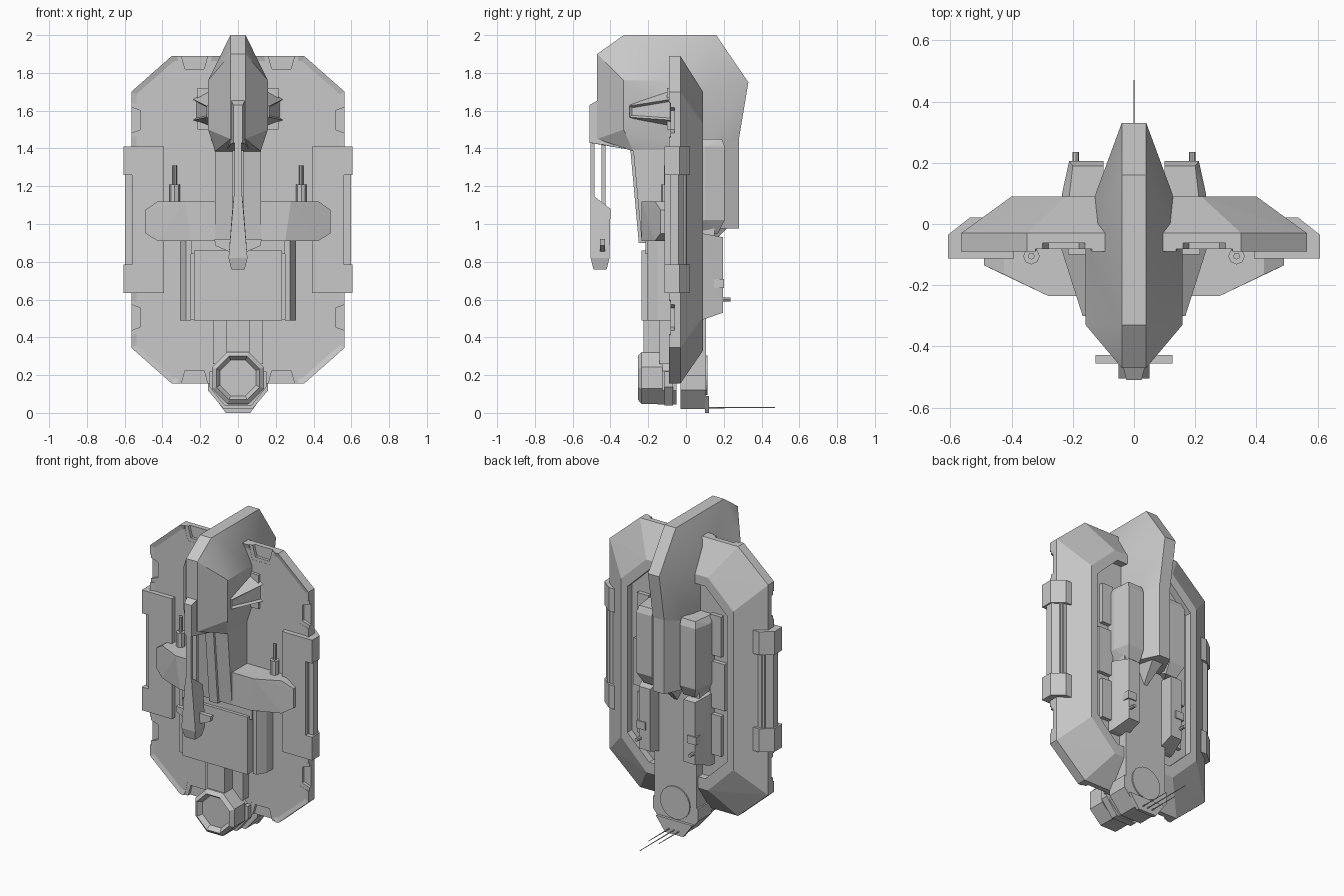
import bpy, bmesh, math
from mathutils import Matrix

if "Cube" in bpy.data.objects:
    bpy.data.objects.remove(bpy.data.objects["Cube"])

grey = bpy.data.materials.new("hull grey")
grey.diffuse_color = (0.58, 0.58, 0.58, 1)
grey.use_nodes = True
grey.node_tree.nodes["Principled BSDF"].inputs["Base Color"].default_value = grey.diffuse_color


def finish(name, bm):
    me = bpy.data.meshes.new(name)
    bmesh.ops.recalc_face_normals(bm, faces=bm.faces)
    bm.to_mesh(me)
    bm.free()
    me.materials.append(grey)
    ob = bpy.data.objects.new(name, me)
    bpy.context.collection.objects.link(ob)
    return ob


def solid(name, pts, mirror=False, both=False, inset=None):
    """Convex solid round the points; both = points repeated at -x,
    mirror = second copy at -x, inset = (test, thickness, depth)."""
    pts = list(pts)
    if both:
        pts += [(-x, y, z) for x, y, z in pts]
    bm = bmesh.new()
    for p in pts:
        bm.verts.new(p)
    bmesh.ops.remove_doubles(bm, verts=bm.verts, dist=1e-5)
    bmesh.ops.convex_hull(bm, input=bm.verts)
    bmesh.ops.delete(bm, geom=[v for v in bm.verts if not v.link_faces], context='VERTS')
    bmesh.ops.dissolve_limit(bm, angle_limit=0.02, verts=bm.verts, edges=bm.edges)
    bmesh.ops.recalc_face_normals(bm, faces=bm.faces)
    if inset:
        bm.normal_update()
        bmesh.ops.inset_region(bm, faces=[f for f in bm.faces if inset[0](f)],
                               thickness=inset[1], depth=inset[2])
    if mirror:
        d = bmesh.ops.duplicate(bm, geom=bm.verts[:] + bm.edges[:] + bm.faces[:])
        bmesh.ops.scale(bm, vec=(-1, 1, 1), verts=[g for g in d["geom"] if isinstance(g, bmesh.types.BMVert)])
    return finish(name, bm)


def box(name, x, y, z, **k):
    return solid(name, [(a, b, c) for a in x for b in y for c in z], **k)


def prism_x(name, yz, hx, **k):
    return solid(name, [(x, y, z) for y, z in yz for x in (-hx, hx)], **k)


def prism_y(name, xz, y0, y1, **k):
    return solid(name, [(x, y, z) for x, z in xz for y in (y0, y1)], **k)


def prism_z(name, xy, z0, z1, **k):
    return solid(name, [(x, y, z) for x, y in xy for z in (z0, z1)], **k)


def octagon(apothem, cz, y):
    r = apothem / math.cos(math.pi / 8)
    return [(r * math.cos(a), y, cz + r * math.sin(a))
            for a in [math.pi / 8 + i * math.pi / 4 for i in range(8)]]


def rod(name, start, r, length, axis='Z', mirror=True, sides=8, r2=None):
    bm = bmesh.new()
    for s in ((1, -1) if mirror else (1,)):
        m = Matrix.Translation((start[0] * s, start[1], start[2]))
        if axis == 'Y':
            m = m @ Matrix.Rotation(-math.pi / 2, 4, 'X')
        bmesh.ops.create_cone(bm, cap_ends=True, segments=sides, radius1=r, radius2=r if r2 is None else r2,
                              depth=length, matrix=m @ Matrix.Translation((0, 0, length / 2)))
    return finish(name, bm)


def cut(ob, cutter):
    cutter.hide_render = True
    m = ob.modifiers.new("cut", 'BOOLEAN')
    m.operation, m.object, m.solver = 'DIFFERENCE', cutter, 'EXACT'
    bpy.context.view_layer.objects.active = ob
    bpy.ops.object.modifier_apply(modifier=m.name)
    bpy.data.objects.remove(cutter)


# main hull: wide eight-sided plate with sloping back rim
rim = [(0.35, 1.89), (0.565, 1.7), (0.565, 0.345), (0.35, 0.155)]
back = [(0.22, 1.70), (0.40, 1.53), (0.40, 0.51), (0.22, 0.33)]
hull = solid("main_hull", [(x, y, z) for x, z in rim for y in (-0.09, -0.03)] + [(x, 0.09, z) for x, z in back],
             both=True, inset=(lambda f: f.normal.y < -0.9, 0.03, -0.008))
# recessed bay in the back
cut(hull, prism_y("bay_cutter", [(s * x, z) for s in (1, -1) for x, z in
                  ((0.2, 1.64), (0.355, 1.49), (0.355, 0.55), (0.2, 0.40))], 0.045, 0.2))
# stepped notches round the front rim
for grow, depth in ((0.022, -0.081), (0.0, -0.062)):
    for s in (1, -1):
        for zc, e in ((1.89, 1), (0.155, -1)):
            cut(hull, prism_y("notch_cutter", [(s * 0.23 + dx, zc + e * dz) for dx, dz in (
                (-0.075 - grow, 0.02), (0.075 + grow, 0.02), (0.05 + grow, -0.07 - grow), (-0.05 - grow, -0.07 - grow))],
                -0.2, depth))
        for zc in (1.55, 0.505):
            cut(hull, prism_y("notch_cutter", [(s * (0.565 + dx), zc + dz) for dx, dz in (
                (0.02, -0.075 - grow), (0.02, 0.075 + grow), (-0.05 - grow, 0.05 + grow), (-0.05 - grow, -0.05 - grow))],
                -0.2, depth))

# bow head and its fin down the back
head = solid("bow_head", [(0.04, y, z) for y, z in ((-0.33, 2), (0.16, 2), (0.33, 1.75), (0.28, 1.45), (-0.47, 1.9), (-0.47, 1.45))]
             + [(0.158, y, z) for y in (-0.33, -0.08) for z in (1.76, 1.5)]
             + [(0.125, 0.1, 1.7), (0.125, 0.1, 1.4), (0.12, -0.28, 1.385), (0.12, -0.05, 1.38)], both=True)
solid("bow_nose", [(0.025, -0.51, 1.63), (0.025, -0.51, 1.43), (0.042, -0.44, 1.67), (0.042, -0.44, 1.42),
                   (0.06, -0.28, 1.39), (0.06, -0.28, 1.6)], both=True)
prism_z("back_fin", [(s * x, y) for s in (1, -1) for x, y in ((0.04, 0.28), (0.125, 0.1), (0.125, 0))], 0.975, 1.5)
solid("fin_tail", [(0.04, 0.22, 0.98), (0.07, 0.1, 0.98), (0.01, 0.1, 0.86)], both=True)

# neck joining head and wing
prism_x("neck", [(-0.28, 1.40), (-0.235, 1.12), (-0.235, 0.91), (0, 0.91), (0, 1.40)], 0.122)
prism_x("neck_ridge", [(-0.295, 1.40), (-0.25, 1.12), (-0.25, 0.9), (-0.2, 0.9), (-0.2, 1.40)], 0.03)

# intakes on the sides of the head
solid("side_intake", [(0.13, -0.30, 1.64), (0.13, -0.30, 1.56), (0.168, -0.30, 1.625), (0.168, -0.30, 1.565),
                      (0.13, -0.08, 1.72), (0.13, -0.08, 1.51), (0.238, -0.08, 1.66), (0.238, -0.08, 1.55)],
      mirror=True, inset=(lambda f: f.normal.x > 0.7, 0.015, -0.015))
box("intake_root", (0.1, 0.215), (-0.1, -0.06), (1.5, 1.72), mirror=True)

# hanging sensor boom
for i, y in enumerate((-0.505, -0.447)):
    box("boom_strut_%d" % (i + 1), (-0.018, 0.018), (y, y + 0.02), (1.08, 1.47))
solid("boom_pod", [(0.022, -0.505, 1.15), (0.022, -0.49, 1.15), (0.03, -0.4, 1.08), (0.05, -0.405, 0.82),
                   (0.05, -0.505, 0.82), (0.035, -0.42, 0.76), (0.035, -0.49, 0.76)], both=True)
prism_y("boom_fins", [(s * x, z) for s in (1, -1) for x, z in ((0.05, 0.855), (0.12, 0.885), (0.125, 0.92), (0.05, 0.92))],
        -0.455, -0.428)

# cross wing with guns
solid("cross_wing", [(0.28, -0.235, 1.12), (0.25, -0.235, 0.91), (0.425, -0.165, 1.12), (0.425, -0.165, 0.91),
                     (0.49, -0.135, 1.075), (0.49, -0.135, 0.95), (0.425, -0.07, 1.12), (0.425, -0.07, 0.91),
                     (0.49, -0.07, 1.075), (0.49, -0.07, 0.95)], both=True)
rod("gun_base", (0.335, -0.105, 1.11), 0.027, 0.10)
rod("gun_barrel", (0.335, -0.105, 1.2), 0.011, 0.11)

# lower front block
box("lower_block", (-0.232, 0.232), (-0.235, -0.05), (0.49, 0.86))
box("lower_block_top", (-0.25, 0.25), (-0.215, -0.05), (0.84, 0.93))
box("block_backing", (-0.3, 0.3), (-0.125, -0.05), (0.495, 0.91))
prism_z("block_column", [(0.25, -0.05), (0.25, -0.205), (0.275, -0.205), (0.308, -0.15), (0.308, -0.05)],
        0.49, 0.915, mirror=True)
box("stem_outer", (-0.132, 0.132), (-0.14, -0.05), (0.26, 0.5))
box("stem_inner", (-0.06, 0.06), (-0.225, -0.05), (0.26, 0.5))

# lamp-shaped pod at the bottom
solid("bottom_pod", octagon(0.115, 0.185, -0.255) + octagon(0.138, 0.185, -0.235) + octagon(0.138, 0.185, -0.125),
      inset=(lambda f: f.normal.y < -0.9, 0.022, -0.03))
solid("pod_collar", octagon(0.125, 0.17, -0.15) + octagon(0.125, 0.17, -0.05))
keel = [(0.16, 0.2), (0.16, 0.12), (0.075, 0.02)]
prism_y("pod_flange", [(s * x * 0.94, z + 0.018) for s in (1, -1) for x, z in keel], -0.115, -0.07)
prism_y("keel", [(s * x, z) for s in (1, -1) for x, z in keel], -0.03, 0.105)
prism_y("keel_lip", [(s * x, z) for s in (1, -1) for x, z in ((0.13, 0.09), (0.065, 0.0))], 0.1, 0.122)

# spine on the back, round hatch and needles
prism_y("back_spine", [(s * x, z) for s in (1, -1) for x, z in ((0.15, 1.1), (0.15, 0.12), (0.08, 0.04))], -0.03, 0.105)
rod("round_hatch", (0, 0.1, 0.2), 0.105, 0.013, 'Y', False, 24)
rod("needle_middle", (0, 0.1, 0.028), 0.004, 0.37, 'Y', False, 6, 0.002)
rod("needle_side", (0.035, 0.1, 0.028), 0.004, 0.23, 'Y', True, 6, 0.002)

# boxes beside the fin
upper = [(0.1, 0.02), (0.235, 0.02), (0.235, 0.1), (0.212, 0.205), (0.1, 0.205)]
solid("upper_back_box", [(x, y, z) for x, y in upper for z in (1.02, 1.41)]
      + [(0.1, 0.19, 1.45), (0.2, 0.19, 1.45), (0.22, 0.02, 1.45), (0.1, 0.02, 1.45),
         (0.1, 0.17, 0.95), (0.18, 0.17, 0.95), (0.2, 0.02, 0.95)], mirror=True)
box("back_box_link", (0.14, 0.2), (0.02, 0.15), (0.88, 1.0), mirror=True)
solid("lower_back_box", [(0.12, 0.195, 0.93), (0.2, 0.195, 0.93), (0.12, 0.195, 0.53), (0.2, 0.195, 0.53),
                         (0.12, 0.08, 0.49), (0.23, 0.08, 0.49), (0.12, 0.02, 0.95), (0.235, 0.02, 0.95),
                         (0.12, 0.02, 0.49), (0.235, 0.02, 0.49), (0.23, 0.09, 0.95)], mirror=True)
box("box_band", (0.15, 0.213), (0.1, 0.202), (0.66, 0.71), mirror=True)
rod("rear_barrel", (0.19, 0.12, 0.6), 0.011, 0.115, 'Y')

# rails inside the back bay
for i, (z0, z1, w) in enumerate(((0.56, 0.82, 0.3), (0.86, 1.16, 0.325), (1.2, 1.46, 0.3))):
    box("bay_rail_%d" % (i + 1), (0.22, w), (0.03, 0.07), (z0, z1), mirror=True)

# side armour with end brackets
bracket = [(0.392, -0.113), (0.607, -0.113), (0.607, -0.035), (0.535, 0.022), (0.392, 0.022)]
for i, (z0, z1) in enumerate(((0.635, 0.785), (1.26, 1.41))):
    prism_z("side_bracket_%d" % (i + 1), bracket, z0, z1, mirror=True)
box("side_armour", (0.392, 0.56), (-0.113, 0), (0.7, 1.35), mirror=True)
prism_z("side_bar", [(0.5, -0.085), (0.597, -0.085), (0.597, -0.04), (0.54, 0.005), (0.5, 0.005)], 0.7, 1.35, mirror=True)

# soft shading on the head only
bpy.ops.object.select_all(action='DESELECT')
head.select_set(True)
bpy.context.view_layer.objects.active = head
bpy.ops.object.shade_smooth_by_angle(angle=math.radians(25))
